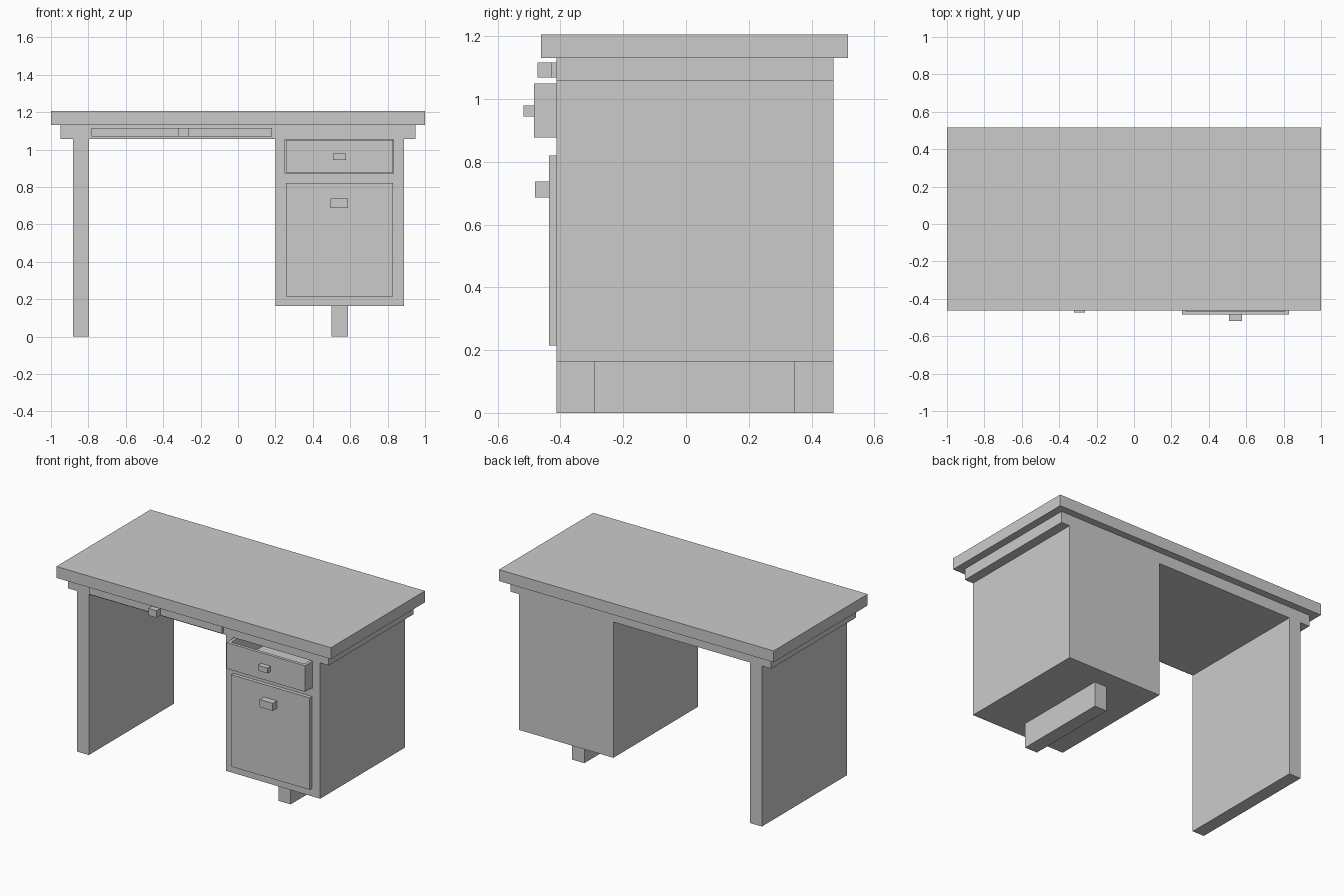
import bpy
import bmesh
from mathutils import Vector

if "Cube" in bpy.data.objects:
    bpy.data.objects.remove(bpy.data.objects["Cube"])


def box(name, x, y, z):
    """Box from (min, max) ranges on each axis."""
    bm = bmesh.new()
    bmesh.ops.create_cube(bm, size=1)
    lo, hi = (Vector(c) for c in zip(x, y, z))
    for v in bm.verts:
        v.co = Vector([lo[i] + (v.co[i] + 0.5) * (hi[i] - lo[i]) for i in range(3)])
    mesh = bpy.data.meshes.new(name)
    bm.to_mesh(mesh)
    bm.free()
    ob = bpy.data.objects.new(name, mesh)
    bpy.context.collection.objects.link(ob)
    return ob


def carve(target, name, x, y, z):
    """Cut a box-shaped hollow out of the target."""
    cutter = box(name, x, y, z)
    cutter.hide_render = True
    cutter.hide_viewport = True
    mod = target.modifiers.new(name, 'BOOLEAN')
    mod.operation = 'DIFFERENCE'
    mod.solver = 'EXACT'
    mod.object = cutter


DEPTH = (-0.413, 0.47)

# Desk top and the apron below it
box("desk_top", (-1, 1), (-0.462, 0.517), (1.131, 1.206))
box("apron", (-0.95, 0.95), DEPTH, (1.057, 1.131))

# Left side panel
box("side_panel", (-0.882, -0.797), DEPTH, (0, 1.057))

# Cabinet with a recess for the drawer, and its foot
cabinet = box("cabinet", (0.2, 0.888), DEPTH, (0.163, 1.057))
carve(cabinet, "drawer_recess", (0.252, 0.832), (-0.6, 0.36), (0.873, 1.055))
box("cabinet_foot", (0.499, 0.589), (-0.293, 0.345), (0, 0.163))

# Slightly open drawer, hollow from above
drawer = box("drawer", (0.256, 0.828), (-0.485, 0.28), (0.878, 1.05))
carve(drawer, "drawer_hollow", (0.276, 0.808), (-0.465, 0.26), (0.898, 1.2))
box("drawer_knob", (0.507, 0.577), (-0.518, -0.485), (0.945, 0.98))

# Cabinet door
box("door", (0.256, 0.828), (-0.437, -0.413), (0.215, 0.82))
box("door_knob", (0.495, 0.589), (-0.481, -0.437), (0.687, 0.737))

# Slim pencil drawer across the knee space
box("pencil_drawer", (-0.782, 0.183), (-0.43, -0.413), (1.069, 1.116))
box("pencil_drawer_knob", (-0.321, -0.262), (-0.473, -0.43), (1.069, 1.116))
